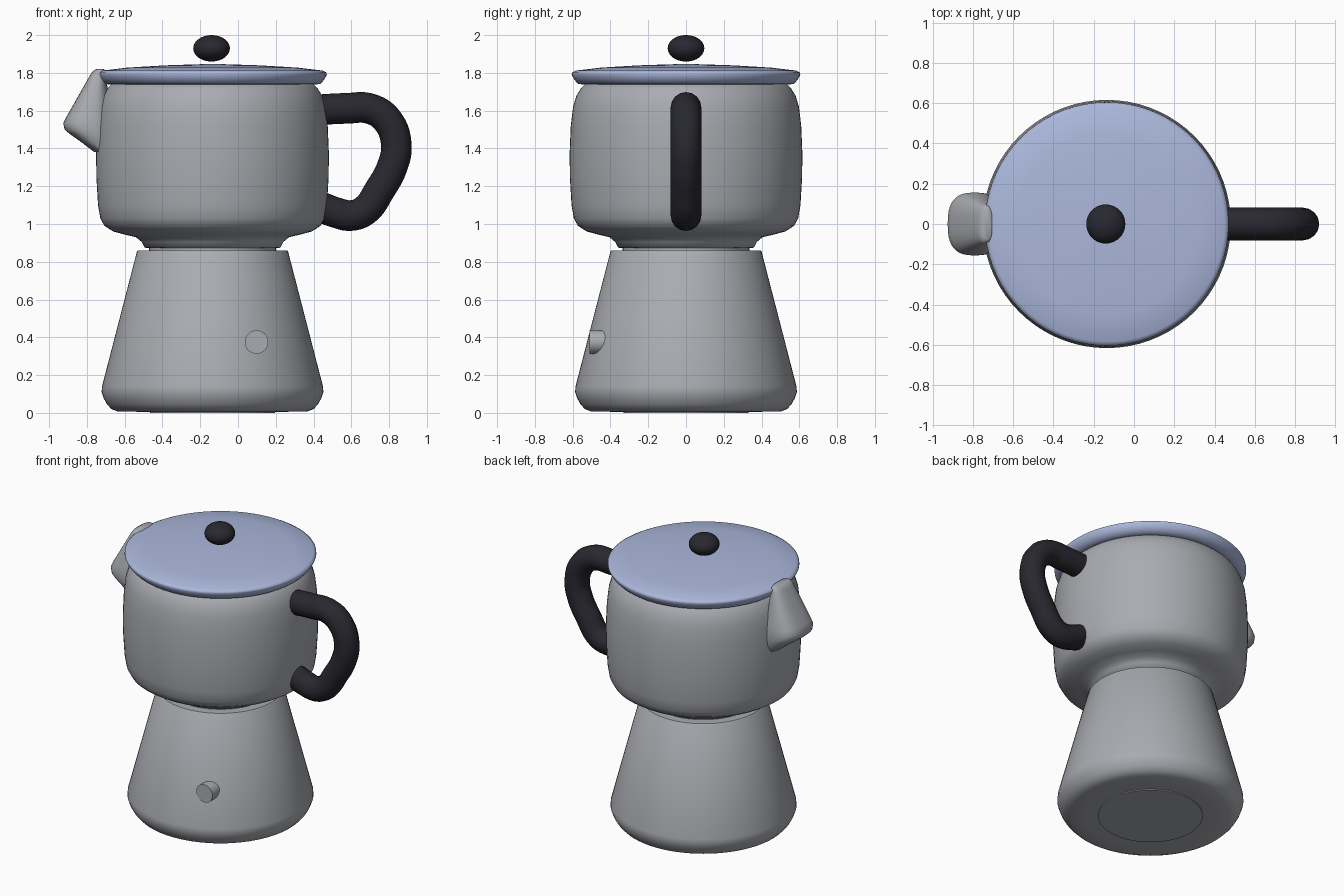
import bpy, bmesh, math
from mathutils import Matrix

cube = bpy.data.objects.get("Cube")
if cube:
    bpy.data.objects.remove(cube, do_unlink=True)

AXIS_X = -0.135   # the pot's vertical axis
SIDES = 72


def material(name, color):
    m = bpy.data.materials.new(name)
    m.use_nodes = True
    m.diffuse_color = (*color, 1)
    m.node_tree.nodes["Principled BSDF"].inputs["Base Color"].default_value = (*color, 1)
    return m


metal = material("grey metal", (0.40, 0.41, 0.44))
blue = material("pale blue lid", (0.41, 0.48, 0.72))
black = material("black plastic", (0.021, 0.021, 0.029))


def smooth(obj, angle=40):
    bpy.ops.object.select_all(action='DESELECT')
    obj.select_set(True)
    bpy.context.view_layer.objects.active = obj
    bpy.ops.object.shade_smooth_by_angle(angle=math.radians(angle))


def finish(name, bm, mat, angle=40):
    bmesh.ops.recalc_face_normals(bm, faces=bm.faces)
    mesh = bpy.data.meshes.new(name)
    bm.to_mesh(mesh)
    bm.free()
    mesh.materials.append(mat)
    obj = bpy.data.objects.new(name, mesh)
    bpy.context.collection.objects.link(obj)
    smooth(obj, angle)
    return obj


def loft(name, rings, mat, angle=40):
    """Bridge closed rings of points and cap both ends."""
    bm = bmesh.new()
    loops = [[bm.verts.new(p) for p in ring] for ring in rings]
    n = len(loops[0])
    for a, b in zip(loops, loops[1:]):
        for i in range(n):
            j = (i + 1) % n
            bm.faces.new((a[i], a[j], b[j], b[i]))
    bm.faces.new(loops[0][::-1])
    bm.faces.new(loops[-1])
    return finish(name, bm, mat, angle)


def lathe(name, profile, mat, angle=40):
    turn = [2 * math.pi * i / SIDES for i in range(SIDES)]
    rings = [[(AXIS_X + r * math.cos(t), r * math.sin(t), z) for t in turn]
             for r, z in profile]
    return loft(name, rings, mat, angle)


# Boiler, a tapered base with a rounded foot
lathe("lower_chamber", [
    (0.40, 0.006), (0.50, 0.007), (0.535, 0.02), (0.558, 0.045), (0.575, 0.075),
    (0.587, 0.11), (0.585, 0.14), (0.40, 0.855), (0.395, 0.86), (0.32, 0.86)], metal)

# Underside disc, slightly proud of the foot
lathe("base_plate", [(0.33, 0), (0.33, 0.012)], metal)

# Upper pot with its flared neck
lathe("upper_chamber", [
    (0.335, 0.855), (0.335, 0.872), (0.36, 0.875), (0.375, 0.905), (0.405, 0.93),
    (0.46, 0.943), (0.525, 0.96), (0.572, 0.99), (0.594, 1.03), (0.606, 1.10),
    (0.615, 1.25), (0.616, 1.38), (0.610, 1.52), (0.598, 1.62), (0.58, 1.68),
    (0.555, 1.72), (0.53, 1.745)], metal, 60)

# Lid
lathe("lid", [
    (0.54, 1.738), (0.572, 1.742), (0.592, 1.765), (0.605, 1.79), (0.604, 1.802),
    (0.585, 1.812), (0.45, 1.828), (0.25, 1.84), (0.03, 1.847)], blue, 60)

# Lid knob
bm = bmesh.new()
bmesh.ops.create_uvsphere(bm, u_segments=40, v_segments=20, radius=1)
bmesh.ops.transform(bm, verts=bm.verts, matrix=Matrix.Translation((-0.14, 0, 1.93))
                    @ Matrix.Diagonal((0.097, 0.097, 0.07, 1)))
finish("lid_knob", bm, black)

# Pouring spout: rounded sections of height, front x, back x and half width
spout = []
for z, front, back, half in [
        (1.38, -0.76, -0.66, 0.12), (1.43, -0.825, -0.66, 0.145),
        (1.48, -0.895, -0.66, 0.155), (1.50, -0.918, -0.66, 0.156),
        (1.535, -0.925, -0.66, 0.156), (1.57, -0.907, -0.67, 0.15),
        (1.79, -0.782, -0.70, 0.098), (1.81, -0.768, -0.70, 0.09),
        (1.82, -0.75, -0.71, 0.075)]:
    ring = []
    mid, rad = (front + back) / 2, (back - front) / 2
    for i in range(40):
        t = 2 * math.pi * i / 40
        c, s = math.cos(t), math.sin(t)
        ring.append((mid + rad * math.copysign(abs(c) ** 0.75, c),
                     half * math.copysign(abs(s) ** 0.75, s), z))
    spout.append(ring)
loft("spout", spout, metal, 50)

# Safety valve on the boiler
bm = bmesh.new()
bmesh.ops.create_cone(bm, cap_ends=True, segments=32, radius1=0.062, radius2=0.062,
                      depth=0.13)
bmesh.ops.transform(bm, verts=bm.verts, matrix=Matrix.Translation((0.098, -0.445, 0.375))
                    @ Matrix.Rotation(math.pi / 2, 4, 'X'))
finish("safety_valve", bm, metal)

# Handle, a round tube swept along a bent path
curve = bpy.data.curves.new("handle", 'CURVE')
curve.dimensions = '3D'
curve.bevel_depth = 0.081
curve.bevel_resolution = 6
curve.resolution_u = 10
curve.use_fill_caps = True
path = [(0.43, 1.605), (0.57, 1.612), (0.70, 1.61), (0.79, 1.55), (0.838, 1.42),
        (0.815, 1.30), (0.75, 1.18), (0.675, 1.075), (0.60, 1.045), (0.52, 1.06),
        (0.44, 1.09)]
spline = curve.splines.new('BEZIER')
spline.bezier_points.add(len(path) - 1)
for point, (x, z) in zip(spline.bezier_points, path):
    point.co = (x, 0, z)
    point.handle_left_type = point.handle_right_type = 'AUTO'
curve.materials.append(black)
handle = bpy.data.objects.new("handle", curve)
bpy.context.collection.objects.link(handle)
bpy.ops.object.select_all(action='DESELECT')
handle.select_set(True)
bpy.context.view_layer.objects.active = handle
bpy.ops.object.convert(target='MESH')
smooth(bpy.context.view_layer.objects.active)
